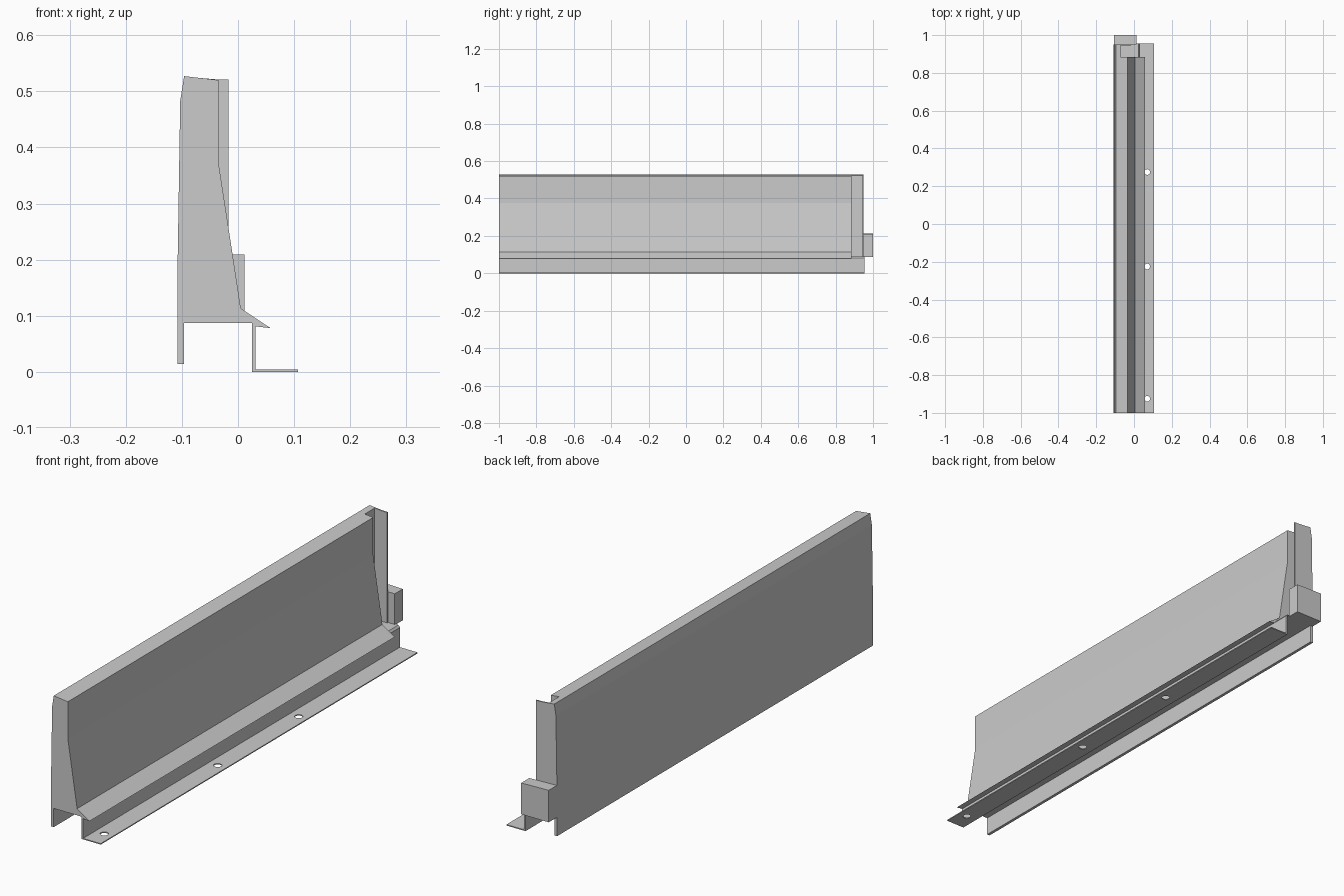
import bpy, bmesh

if "Cube" in bpy.data.objects:
    bpy.data.objects.remove(bpy.data.objects["Cube"])


def extrude(name, profile, y0, y1):
    """Closed x-z profile extruded along y."""
    bm = bmesh.new()
    face = bm.faces.new([bm.verts.new((x, y0, z)) for x, z in profile])
    res = bmesh.ops.extrude_face_region(bm, geom=[face])
    verts = [v for v in res["geom"] if isinstance(v, bmesh.types.BMVert)]
    bmesh.ops.translate(bm, verts=verts, vec=(0, y1 - y0, 0))
    bmesh.ops.recalc_face_normals(bm, faces=bm.faces)
    mesh = bpy.data.meshes.new(name)
    bm.to_mesh(mesh)
    bm.free()
    obj = bpy.data.objects.new(name, mesh)
    bpy.context.collection.objects.link(obj)
    return obj


Y_START, Y_NOTCH, Y_END = -1.0, 0.884, 0.95
BASE = 0.088

# Back outline shared by the barrier body and its narrow end
back = [(-0.096, 0.527), (-0.103, 0.483), (-0.108, 0.17),
        (-0.108, 0.014), (-0.096, 0.014), (-0.096, BASE)]

# Main barrier body with sloped front, drip lip and rear skirt
front = [(0.025, BASE), (0.031, 0.081), (0.058, 0.078),
         (0.005, 0.113), (-0.035, 0.375), (-0.035, 0.52)]
extrude("barrier_body", back + front, Y_START, Y_NOTCH)

# Narrow rear part beside the end notch
extrude("body_end_strip", back + [(-0.071, BASE), (-0.071, 0.524)], Y_NOTCH, Y_END)

# Thin end plate closing the notch
extrude("end_plate", [(-0.071, BASE), (-0.017, BASE), (-0.017, 0.521),
                      (-0.035, 0.521), (-0.071, 0.524)], 0.945, Y_END)

# Coupling block on the end
extrude("coupling_block", [(-0.107, 0.087), (0.012, 0.087), (0.012, 0.209),
                           (-0.107, 0.212)], Y_END, 1.0)

# Z-shaped mounting bracket under the body
bracket = extrude("mounting_bracket", [
    (-0.096, 0.087), (0.025, 0.087), (0.025, 0), (0.107, 0),
    (0.107, 0.004), (0.031, 0.004), (0.031, 0.081), (0.025, 0.0895), (-0.096, 0.0895)],
    Y_START, 0.955)

# Bolt holes through the bracket foot
for y in (-0.925, -0.225, 0.275):
    bpy.ops.mesh.primitive_cylinder_add(vertices=24, radius=0.015, depth=0.04,
                                        location=(0.07, y, 0))
    cutter = bpy.context.object
    cutter.name = "hole_cutter"
    cutter.hide_render = True
    mod = bracket.modifiers.new("bolt_hole", 'BOOLEAN')
    mod.operation = 'DIFFERENCE'
    mod.solver = 'EXACT'
    mod.object = cutter
    bpy.context.view_layer.objects.active = bracket
    bpy.ops.object.modifier_apply(modifier=mod.name)
    bpy.data.objects.remove(cutter)
